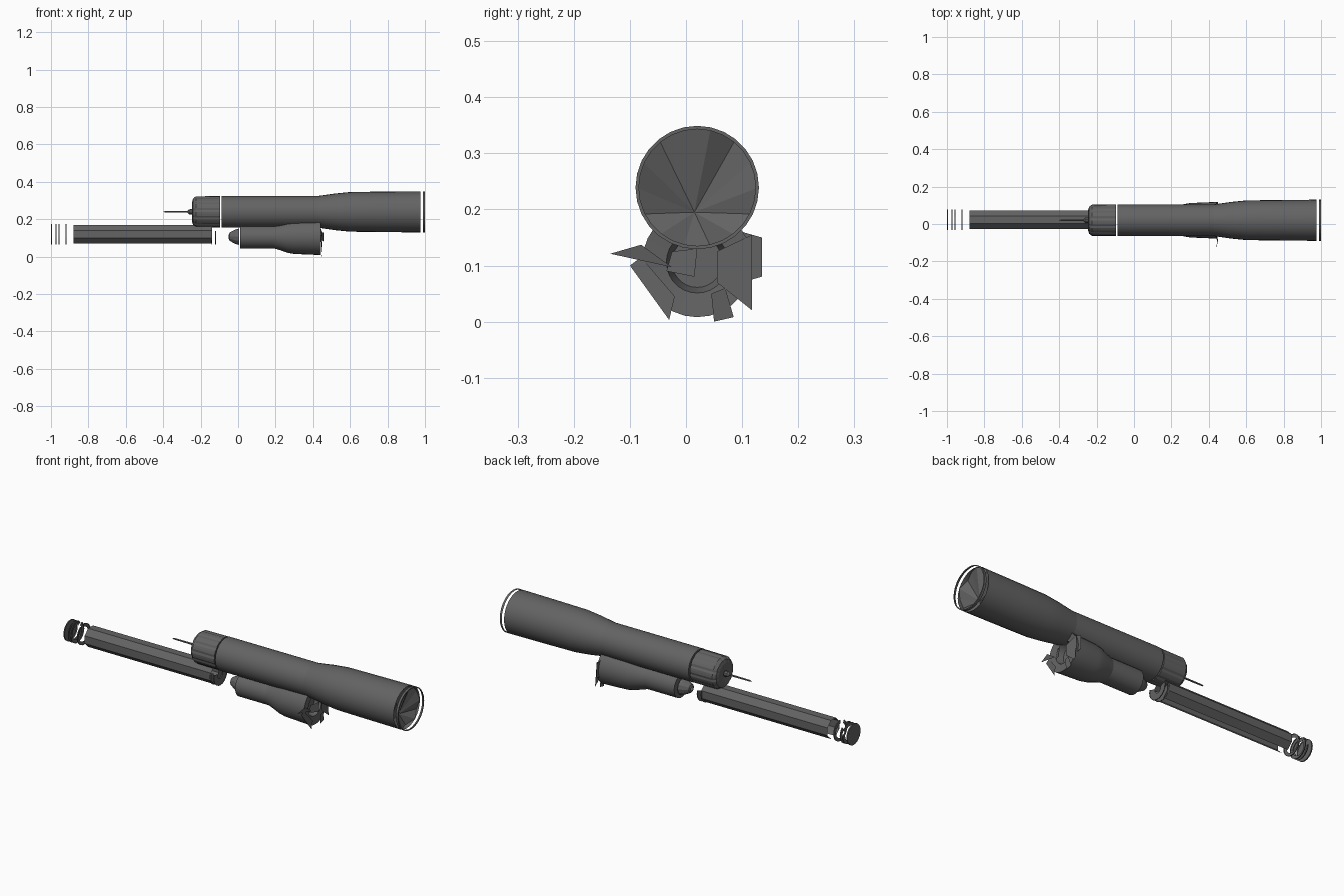
import bpy, bmesh, math

if "Cube" in bpy.data.objects:
    bpy.data.objects.remove(bpy.data.objects["Cube"])

grey = bpy.data.materials.new("dark_grey")
grey.diffuse_color = (0.125, 0.125, 0.125, 1)
grey.use_nodes = True
grey.node_tree.nodes["Principled BSDF"].inputs["Base Color"].default_value = grey.diffuse_color


def finish(name, bm, smooth=False):
    me = bpy.data.meshes.new(name)
    bmesh.ops.recalc_face_normals(bm, faces=bm.faces)
    bm.to_mesh(me)
    bm.free()
    me.materials.append(grey)
    ob = bpy.data.objects.new(name, me)
    bpy.context.collection.objects.link(ob)
    if smooth:
        bpy.ops.object.select_all(action='DESELECT')
        ob.select_set(True)
        bpy.context.view_layer.objects.active = ob
        bpy.ops.object.shade_smooth_by_angle(angle=math.radians(25))
    return ob


def lathe(name, profile, cy, cz, sides=32, smooth=False, ribs=0.0, skip=(), turn=0.0):
    """Revolve (x, radius) points about an x-parallel axis; skip leaves panels open."""
    bm = bmesh.new()
    rings = []
    for x, r in profile:
        if r == 0:
            v = bm.verts.new((x, cy, cz))
            rings.append([v] * sides)
            continue
        ring = []
        for i in range(sides):
            a = 2 * math.pi * (i + turn) / sides
            rr = r - (ribs if i % 4 == 3 else 0)
            ring.append(bm.verts.new((x, cy + rr * math.cos(a), cz + rr * math.sin(a))))
        rings.append(ring)
    for a, b in zip(rings, rings[1:]):
        for i in range(sides):
            if i in skip:
                continue
            j = (i + 1) % sides
            vs = list(dict.fromkeys((a[i], a[j], b[j], b[i])))
            if len(vs) > 2:
                bm.faces.new(vs)
    return finish(name, bm, smooth)


def shard(name, pts):
    """Single broken plate from 3D corner points."""
    bm = bmesh.new()
    bm.faces.new([bm.verts.new(p) for p in pts])
    return finish(name, bm)


# Upper tube: rear cap, needle, main barrel, flared front
UY, UZ = 0.02, 0.239
lathe("needle", [(-0.40, 0), (-0.39, 0.004), (-0.27, 0.005), (-0.262, 0.014), (-0.245, 0.016)],
      UY, UZ, 10)
lathe("rear_cap", [(-0.235, 0), (-0.245, 0.055), (-0.24, 0.072), (-0.225, 0.083),
                   (-0.095, 0.084), (-0.095, 0)], UY, UZ, 48, ribs=0.003)
lathe("main_barrel", [(-0.088, 0), (-0.088, 0.085), (0.43, 0.085)], UY, UZ, 40, True)
lathe("flared_front", [(0.41, 0.083), (0.45, 0.088), (0.52, 0.098), (0.60, 0.106),
                       (0.75, 0.108), (0.975, 0.110)], UY, UZ, 28, True)

# Front lens: fan with an off-centre sunken point
bm = bmesh.new()
tip = bm.verts.new((0.93, 0.015, 0.195))
rim = []
for i in range(14):
    a = 2 * math.pi * i / 14
    rim.append(bm.verts.new((0.975 - 0.012 * (i % 3), UY + 0.109 * math.cos(a),
                             UZ + 0.109 * math.sin(a))))
for i in range(14):
    bm.faces.new((tip, rim[i], rim[(i + 1) % 14]))
finish("front_lens", bm)
lathe("front_ring", [(0.988, 0.110), (1.0, 0.110), (1.0, 0.104)], UY, UZ, 28)

# Lower motor unit: narrow neck, wide drum with recessed end
LY, LZ = 0.02, 0.106
lathe("lower_nose", [(-0.05, 0.010), (-0.045, 0.022), (-0.015, 0.038), (0.005, 0.044)], LY, LZ, 12)
lathe("lower_neck", [(0.012, 0), (0.012, 0.062), (0.21, 0.062)], LY, LZ, 32, True)
lathe("lower_drum", [(0.19, 0.062), (0.225, 0.072), (0.265, 0.086), (0.30, 0.092), (0.44, 0.098),
                     (0.435, 0.055), (0.40, 0.045), (0.40, 0)], LY, LZ, 28, True)

# Broken plates around the drum end
shard("left_spike", [(0.44, -0.135, 0.121), (0.45, -0.08, 0.137), (0.45, -0.025, 0.097)])
shard("lower_left_plate", [(0.44, -0.10, 0.10), (0.45, -0.03, 0.003),
                           (0.45, -0.02, 0.045), (0.44, -0.08, 0.115)])
shard("right_plate", [(0.45, 0.055, 0.07), (0.45, 0.118, 0.02), (0.44, 0.118, 0.155),
                      (0.45, 0.055, 0.125)])
shard("right_flap", [(0.43, 0.10, 0.07), (0.43, 0.135, 0.08), (0.43, 0.135, 0.15), (0.43, 0.10, 0.16)])
shard("bottom_plate", [(0.445, 0.05, 0.0), (0.445, 0.085, 0.008), (0.45, 0.07, 0.06),
                       (0.45, 0.045, 0.05)])
shard("centre_flap", [(0.44, -0.035, 0.09), (0.46, 0.015, 0.08), (0.46, 0.02, 0.13),
                      (0.44, -0.025, 0.125)])

# Long rear rod: tube with an open strip underneath
RY, RZ = 0.023, 0.12
lathe("rear_rod", [(-0.88, 0.053), (-0.14, 0.053)], RY, RZ, 8, skip=(5,), turn=0.5)

# Partial collars at the rod's inner end (lower half only)
for n, x in enumerate((-0.145, -0.122)):
    lathe(f"rod_collar_{n + 1}", [(x, 0.02), (x, 0.056), (x + 0.004, 0.056)], RY, RZ, 20,
          skip=range(1, 9))

# End disc and separate thin rings
lathe("end_disc", [(-1.0, 0), (-1.0, 0.055), (-0.994, 0.055)], RY, RZ, 24)
for n, x in enumerate((-0.975, -0.96, -0.922)):
    lathe(f"spring_ring_{n + 1}", [(x, 0.038), (x, 0.055), (x + 0.005, 0.055)], RY, RZ, 24,
          skip=(3 * n, 3 * n + 1))
